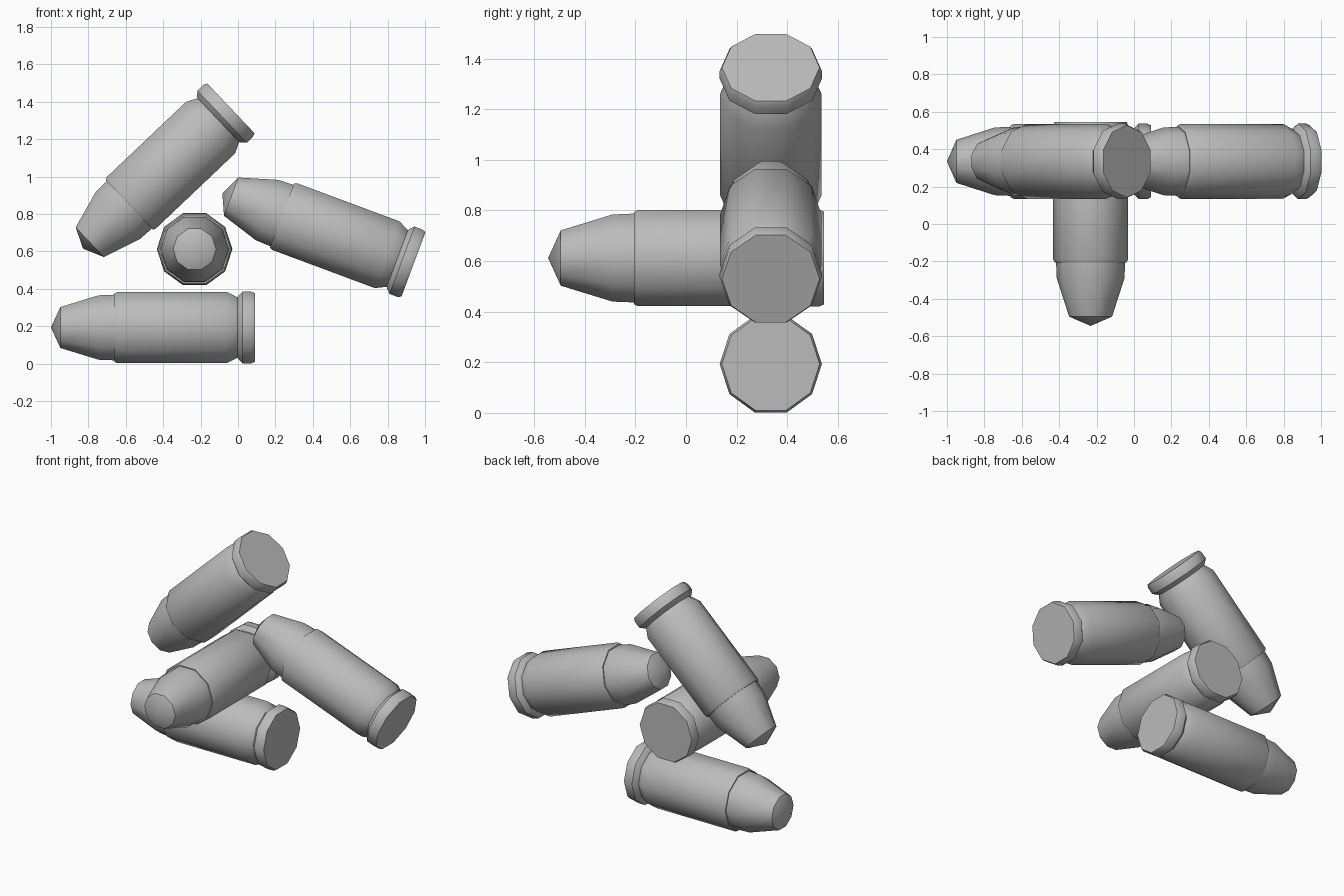
import bpy, bmesh, math
from mathutils import Matrix

cube = bpy.data.objects.get("Cube")
if cube:
    bpy.data.objects.remove(cube, do_unlink=True)

SIDES = 10

metal = bpy.data.materials.new("grey metal")
metal.use_nodes = True
grey = (0.5, 0.5, 0.5, 1)
metal.diffuse_color = grey
metal.node_tree.nodes["Principled BSDF"].inputs["Base Color"].default_value = grey

# Profiles as (distance forward from the base, radius)
CASING = [(0, 0), (0, .193), (.02, .202), (.065, .202), (.088, .178), (.092, .17),
          (.15, .2), (.735, .2), (.75, .192), (.75, 0)]
SLUG = [(.74, 0), (.74, .185), (.835, .181), (1.04, .115), (1.09, 0)]


def lathe(name, profile, place):
    """Turn a profile around the local x axis, nose towards -x."""
    bm = bmesh.new()
    rings = []
    for d, r in profile:
        count = SIDES if r else 1
        angles = [math.tau * i / SIDES for i in range(count)]
        rings.append([bm.verts.new((-d, r * math.cos(a), r * math.sin(a))) for a in angles])
    for a, b in zip(rings, rings[1:]):
        for i in range(SIDES):
            j = (i + 1) % SIDES
            corners = [a[i % len(a)], a[j % len(a)], b[j % len(b)], b[i % len(b)]]
            bm.faces.new(list(dict.fromkeys(corners)))
    bmesh.ops.recalc_face_normals(bm, faces=bm.faces)
    mesh = bpy.data.meshes.new(name)
    bm.to_mesh(mesh)
    bm.free()
    mesh.materials.append(metal)
    obj = bpy.data.objects.new(name, mesh)
    bpy.context.collection.objects.link(obj)
    obj.matrix_world = place
    bpy.ops.object.select_all(action='DESELECT')
    obj.select_set(True)
    bpy.context.view_layer.objects.active = obj
    bpy.ops.object.shade_smooth_by_angle(angle=math.radians(40))


# Base centre, tilt about y, turn about z
CARTRIDGES = {
    "lower": ((.09, .335, .193), 0, 0),
    "upper": ((-.038, .335, 1.365), -43.5, 0),
    "side": ((.938, .335, .53), 20.4, 0),
    "front": ((-.232, .545, .612), 0, 90),
}
for label, (base, tilt, turn) in CARTRIDGES.items():
    place = (Matrix.Translation(base) @ Matrix.Rotation(math.radians(turn), 4, 'Z')
             @ Matrix.Rotation(math.radians(tilt), 4, 'Y'))
    lathe(label + "_casing", CASING, place)
    lathe(label + "_slug", SLUG, place)
